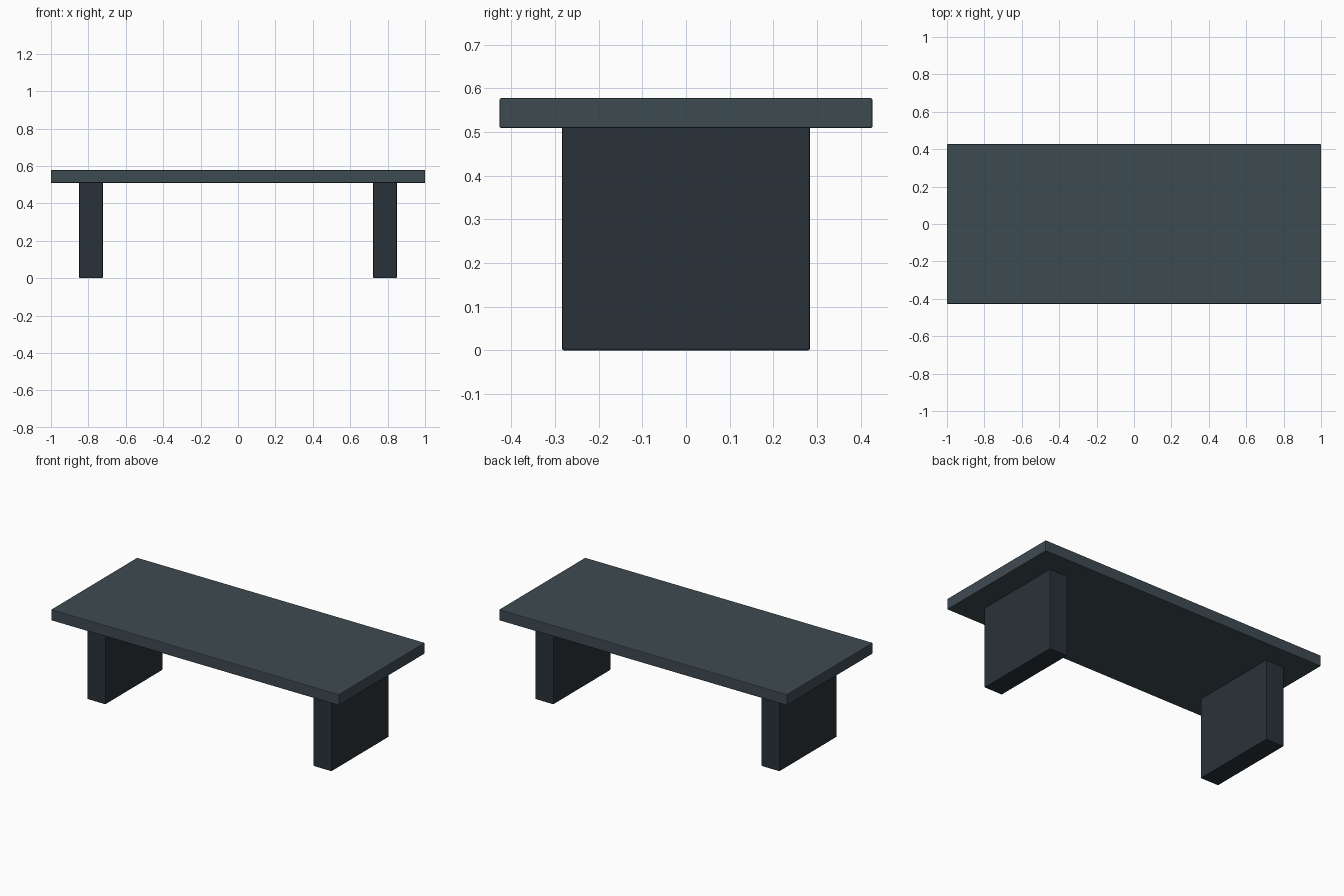
import bpy

if "Cube" in bpy.data.objects:
    bpy.data.objects.remove(bpy.data.objects["Cube"])


def material(name, color):
    mat = bpy.data.materials.new(name)
    mat.diffuse_color = (*color, 1.0)
    mat.use_nodes = True
    mat.node_tree.nodes["Principled BSDF"].inputs["Base Color"].default_value = mat.diffuse_color
    return mat


def box(name, center, size, mat):
    bpy.ops.mesh.primitive_cube_add(size=1, location=center)
    obj = bpy.context.object
    obj.name = name
    obj.scale = size
    bpy.ops.object.transform_apply(location=False, rotation=False, scale=True)
    # Slightly eased edges
    bevel = obj.modifiers.new("eased_edges", 'BEVEL')
    bevel.width = 0.004
    bevel.segments = 2
    obj.data.materials.append(mat)
    return obj


top_mat = material("slate_top", (0.048, 0.069, 0.083))
leg_mat = material("dark_slate_leg", (0.022, 0.032, 0.041))

TOP_Z, LEG_H = 0.578, 0.509

# Table top slab
box("table_top", (0, 0, (TOP_Z + LEG_H) / 2), (2.0, 0.854, TOP_Z - LEG_H), top_mat)

# Slab legs, running just into the top
for side, name in ((-1, "left_leg"), (1, "right_leg")):
    height = LEG_H + 0.004
    box(name, (side * 0.786, 0, height / 2), (0.126, 0.568, height), leg_mat)
